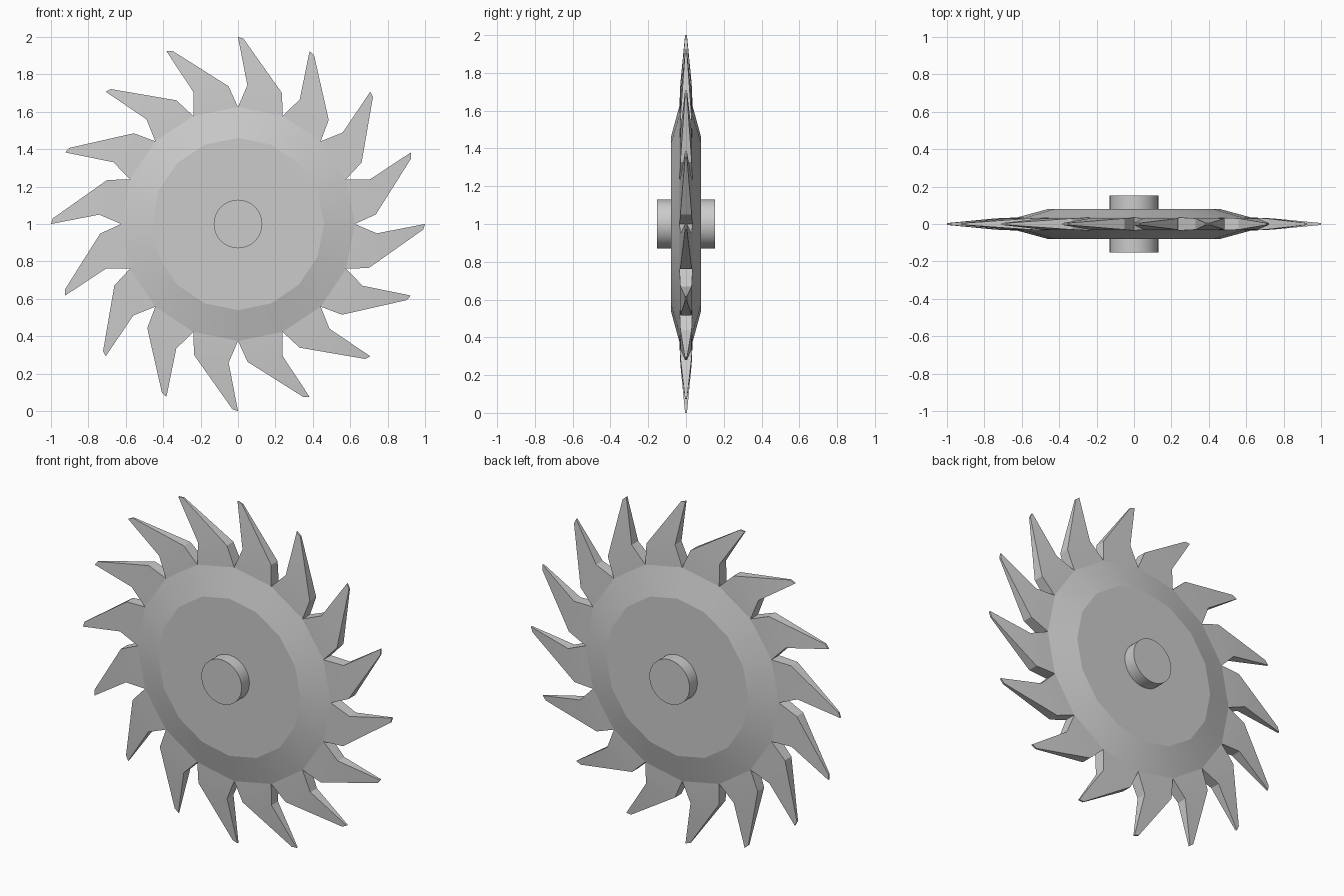
import bpy, bmesh
from math import pi
from mathutils import Matrix, Vector

if "Cube" in bpy.data.objects:
    bpy.data.objects.remove(bpy.data.objects["Cube"])

TEETH = 16
STEP = 2 * pi / TEETH
CENTRE = Vector((0, 0, 1))

# Profile points (x, half thickness, z) measured from the wheel centre
INNER = (0, 0.08, 0.46)
VALLEY = (0, 0.035, 0.625)
MID_L, MID_R = (0.05, 0.03, 0.742), (0.235, 0.03, 0.70)
TIP_L, TIP_R = (0.0, 0.005, 1.0), (0.03, 0.005, 0.99)


def turned(bm, point, side, i):
    x, y, z = point
    rot = Matrix.Rotation(i * STEP, 4, 'Y')
    return bm.verts.new(rot @ Vector((x, y * side, z)) + CENTRE)


def make_object(name, bm, angle):
    bmesh.ops.recalc_face_normals(bm, faces=bm.faces)
    mesh = bpy.data.meshes.new(name)
    bm.to_mesh(mesh)
    bm.free()
    ob = bpy.data.objects.new(name, mesh)
    bpy.context.collection.objects.link(ob)
    bpy.ops.object.select_all(action='DESELECT')
    ob.select_set(True)
    bpy.context.view_layer.objects.active = ob
    bpy.ops.object.shade_smooth_by_angle(angle=angle)
    return ob


# Saw blade: flat core, bevelled ring and hooked teeth
bm = bmesh.new()
outlines = []
for side in (-1, 1):
    inner = [turned(bm, INNER, side, i) for i in range(TEETH)]
    valley = [turned(bm, VALLEY, side, i) for i in range(TEETH)]
    bm.faces.new(inner)
    outline = []
    for i in range(TEETH):
        j = (i + 1) % TEETH
        bm.faces.new((inner[i], inner[j], valley[j], valley[i]))
        ml, tl, tr, mr = [turned(bm, p, side, i) for p in (MID_L, TIP_L, TIP_R, MID_R)]
        bm.faces.new((valley[i], valley[j], mr, ml))
        bm.faces.new((ml, mr, tr, tl))
        outline += [valley[i], ml, tl, tr, mr]
    outlines.append(outline)

# Edge walls joining the front and back outlines
front, back = outlines
for k in range(len(front)):
    n = (k + 1) % len(front)
    bm.faces.new((front[k], front[n], back[n], back[k]))
make_object("saw_blade", bm, pi / 18)

# Round axle hub
bm = bmesh.new()
bmesh.ops.create_cone(bm, cap_ends=True, segments=32, radius1=0.13, radius2=0.13, depth=0.305,
                      matrix=Matrix.Translation(CENTRE) @ Matrix.Rotation(pi / 2, 4, 'X'))
make_object("axle_hub", bm, pi / 6)
